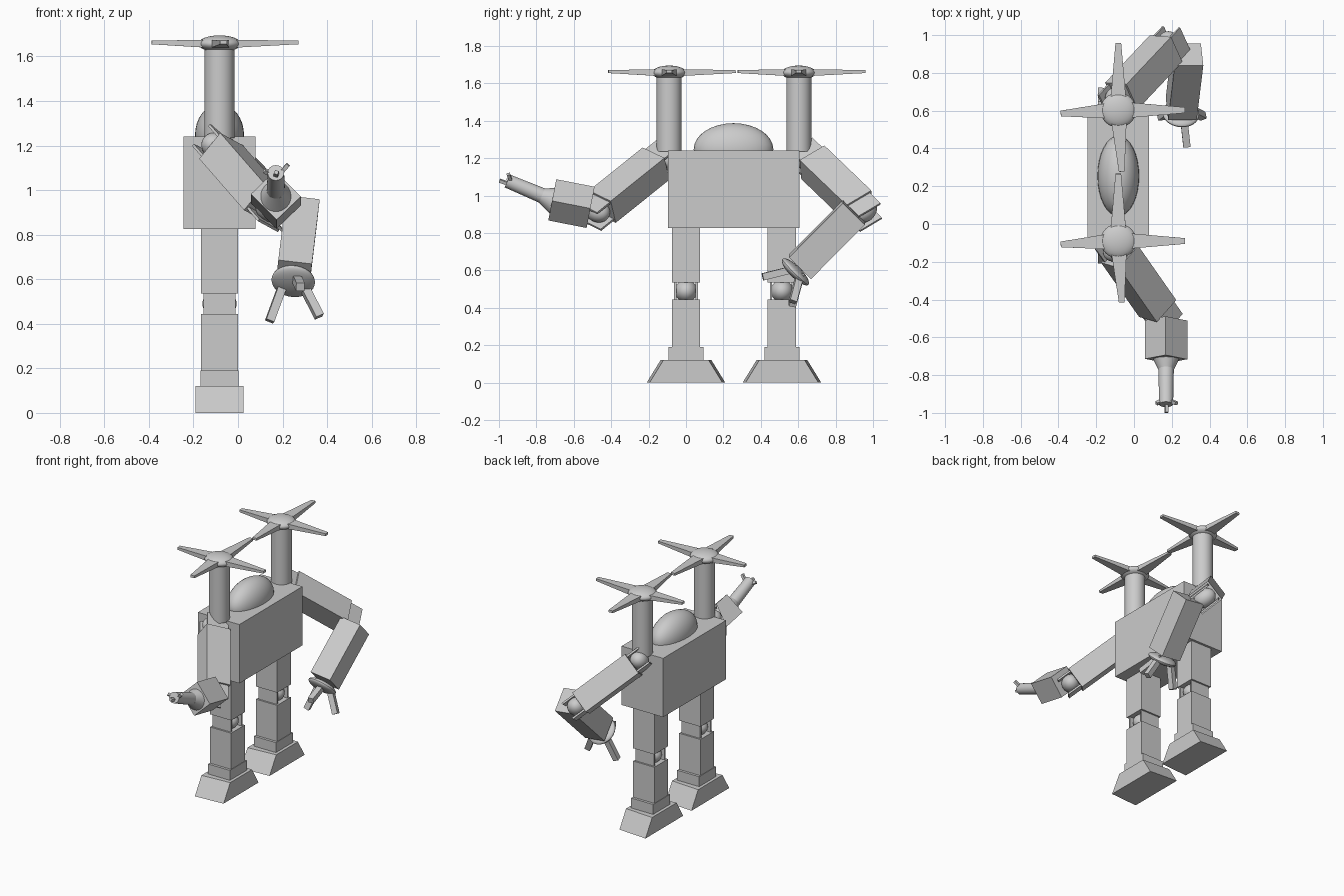
import bpy, bmesh
from mathutils import Vector as V, Matrix

if "Cube" in bpy.data.objects:
    bpy.data.objects.remove(bpy.data.objects["Cube"])

def frame(d, hint, loc):
    """Matrix whose z follows d and whose x is as close to hint as possible."""
    d = V(d).normalized()
    u = V(hint)
    u = (u - d * u.dot(d)).normalized()
    w = d.cross(u)
    m = Matrix((u, w, d)).transposed().to_4x4()
    m.translation = V(loc)
    return m

def finish(name, bm, smooth=False):
    bmesh.ops.recalc_face_normals(bm, faces=bm.faces[:])
    me = bpy.data.meshes.new(name)
    bm.to_mesh(me)
    bm.free()
    ob = bpy.data.objects.new(name, me)
    bpy.context.collection.objects.link(ob)
    if smooth:
        bpy.ops.object.select_all(action='DESELECT')
        ob.select_set(True)
        bpy.context.view_layer.objects.active = ob
        bpy.ops.object.shade_smooth_by_angle()
    return ob

def beam(name, p0, p1, s0, s1=None, hint=(0, 1, 0)):
    """Four-sided bar from p0 to p1, section s0 at the start and s1 at the end."""
    p0, p1, s1 = V(p0), V(p1), s1 or s0
    m = frame(p1 - p0, hint, p0)
    length = (p1 - p0).length
    bm = bmesh.new()
    bmesh.ops.create_cube(bm, size=1)
    for v in bm.verts:
        s = s1 if v.co.z > 0 else s0
        v.co = m @ V((v.co.x * s[0], v.co.y * s[1], length * (v.co.z > 0)))
    return finish(name, bm)

def ball(name, m, radii):
    bm = bmesh.new()
    bmesh.ops.create_uvsphere(bm, u_segments=32, v_segments=16, radius=1,
                              matrix=m @ Matrix.Diagonal((*radii, 1)))
    return finish(name, bm, True)

def tube(name, p0, p1, r0, r1):
    p0, p1 = V(p0), V(p1)
    bm = bmesh.new()
    bmesh.ops.create_cone(bm, cap_ends=True, segments=32, radius1=r0, radius2=r1,
                          depth=(p1 - p0).length,
                          matrix=frame(p1 - p0, (1, 0, 0), (p0 + p1) / 2))
    return finish(name, bm, True)

def joint(name, loc, d, hint, length=0.1):
    """Ball held between two thin plates."""
    m = frame(d, hint, loc)
    ball(name + "_ball", m, (0.06, 0.077, 0.06))
    for i, s in enumerate((-1, 1)):
        a = m @ V((s * 0.058, 0, -length / 2))
        b = m @ V((s * 0.058, 0, length / 2))
        beam(f"{name}_plate_{i}", a, b, (0.012, 0.145), hint=hint)

CX = -0.083
LIMB = (0.152, 0.165)

# torso and dome
beam("torso", (CX, 0.254, 0.826), (CX, 0.254, 1.241), (0.703, 0.324))
ball("dome", Matrix.Translation((CX, 0.254, 1.247)), (0.11, 0.213, 0.14))

# legs
for side, y in (("right", 0.0), ("left", 0.513)):
    beam(side + "_thigh", (CX, y, 0.535), (CX, y, 0.83), LIMB)
    joint(side + "_knee", (CX, y, 0.49), (0, 0, 1), (0, 1, 0))
    beam(side + "_shin", (CX, y, 0.18), (CX, y, 0.445), LIMB)
    beam(side + "_ankle", (CX, y, 0.115), (CX, y, 0.19), (0.188, 0.171))
    foot = beam(side + "_foot", (CX, y, 0), (CX, y, 0.12), (0.42, 0.214), (0.272, 0.214))
    for v in foot.data.vertices:
        if v.co.x > CX:
            v.co.y -= 0.015 if v.co.y > y else -0.015

# shoulder towers with four-bladed rotors
for side, y in (("right", -0.09), ("left", 0.603)):
    tube(side + "_tower", (CX, y, 1.235), (CX, y, 1.65), 0.067, 0.067)
    ball(side + "_rotor_hub", Matrix.Translation((CX, y, 1.657)), (0.095, 0.092, 0.038))
    for i, (dx, dy) in enumerate(((-0.305, -0.018), (0.354, 0), (0, 0.356), (0.018, -0.326))):
        beam(f"{side}_blade_{i}", (CX, y, 1.656), (CX + dx, y + dy, 1.663),
             (0.04, 0.092), (0.016, 0.03), hint=(0, 0, 1))

# right arm, reaching forward
hint = (0.68, -0.27, 0.68)
d = V((0.48, -0.685, -0.55)).normalized()
m0 = V((-0.076, -0.16, 1.171))
beam("right_upper_arm", m0, m0 + d * 0.42, LIMB, hint=hint)
joint("right_shoulder", m0 - d * 0.045, d, hint)
joint("right_elbow", m0 + d * 0.46, d, hint, 0.12)
beam("right_forearm", (0.17, -0.51, 0.937), (0.17, -0.715, 0.977), LIMB, hint=(1, 0, 1))
tube("right_wrist_flare", (0.17, -0.70, 0.972), (0.17, -0.77, 1.0), 0.075, 0.041)
tube("right_hand", (0.17, -0.765, 0.998), (0.17, -0.955, 1.078), 0.041, 0.037)
for i, (a, b) in enumerate((
        ((0.172, -0.94, 1.06), (0.172, -0.998, 1.08)),
        ((0.19, -0.935, 1.075), (0.225, -0.95, 1.115)),
        ((0.15, -0.935, 1.07), (0.118, -0.95, 1.088)))):
    beam(f"right_finger_{i}", a, b, (0.018, 0.018), hint=(0.3, 1, 0.5))

# left arm, hanging bent
hint = (0.12, -0.01, 0.109)
d = V((0.562, 0.597, -0.573)).normalized()
m0 = V((-0.066, 0.678, 1.178))
beam("left_upper_arm", m0, m0 + d * 0.42, LIMB, hint=hint)
joint("left_shoulder", m0 - d * 0.045, d, hint)
joint("left_elbow", m0 + d * 0.455, d, hint, 0.12)
g = V((-0.085, -0.70, -0.706)).normalized()
wrist = V((0.25, 0.61, 0.62))
beam("left_forearm", wrist - g * 0.41, wrist, LIMB, hint=(1, 0.11, 0))
ball("left_palm", frame(g, (1, 0, 0), (0.248, 0.585, 0.592)), (0.098, 0.098, 0.03))
for i, (a, b) in enumerate((
        ((0.26, 0.59, 0.61), (0.28, 0.41, 0.565)),
        ((0.20, 0.61, 0.57), (0.142, 0.567, 0.412)),
        ((0.29, 0.61, 0.58), (0.365, 0.57, 0.432)))):
    beam(f"left_finger_{i}", a, b, (0.038, 0.038), hint=(1, 0.2, 0))
